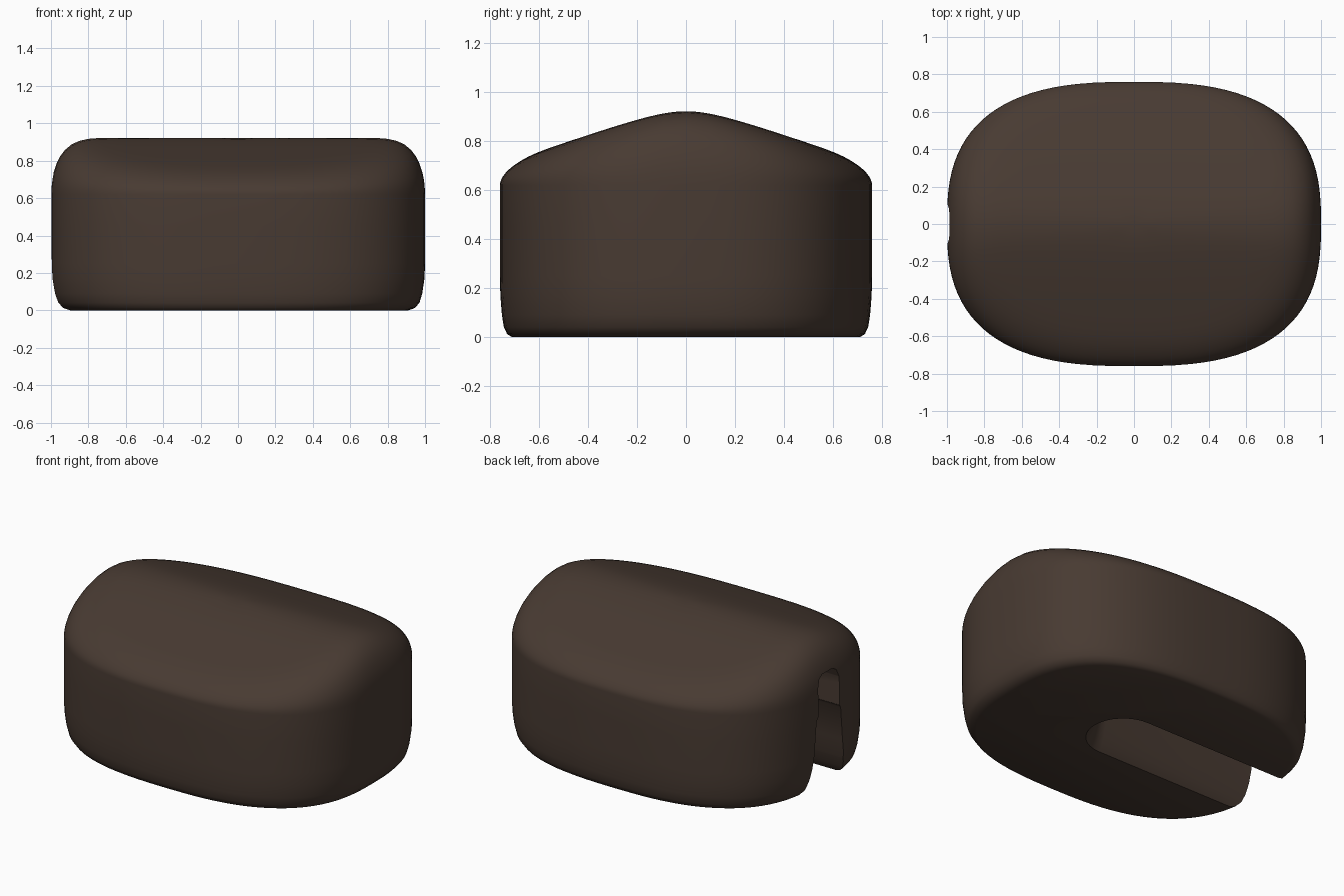
import bpy, bmesh, math

if "Cube" in bpy.data.objects:
    bpy.data.objects.remove(bpy.data.objects["Cube"])

A, B, N = 1.0, 0.76, 2.7      # plan half sizes and roundness
SEG = 96


def plan(scale_x, scale_y):
    """Rounded plan outline as a superellipse."""
    pts = []
    for i in range(SEG):
        t = 2 * math.pi * i / SEG
        c, s = math.cos(t), math.sin(t)
        pts.append((A * scale_x * math.copysign(abs(c) ** (2 / N), c),
                    B * scale_y * math.copysign(abs(s) ** (2 / N), s)))
    return pts


def loft(name, rings, top_point=None):
    """Skin closed rings of points, capping both ends."""
    bm = bmesh.new()
    loops = [[bm.verts.new(p) for p in r] for r in rings]
    n = len(loops[0])
    for lo, hi in zip(loops, loops[1:]):
        for i in range(n):
            j = (i + 1) % n
            bm.faces.new((lo[i], lo[j], hi[j], hi[i]))
    bm.faces.new(loops[0][::-1])
    if top_point:
        tip = bm.verts.new(top_point)
        for i in range(n):
            bm.faces.new((loops[-1][i], loops[-1][(i + 1) % n], tip))
    else:
        bm.faces.new(loops[-1])
    bmesh.ops.recalc_face_normals(bm, faces=bm.faces)
    me = bpy.data.meshes.new(name)
    bm.to_mesh(me)
    bm.free()
    ob = bpy.data.objects.new(name, me)
    bpy.context.collection.objects.link(ob)
    return ob


def roof(y):
    """Softly pitched top with its ridge along x."""
    return 0.922 - 0.35 * (math.sqrt(y * y + 0.0225) - 0.15)


# body: rounded foot, upright walls, pitched top with soft shoulder
RIM = 0.62
rings = []
for sc, z in [(0.91, 0.0), (0.945, 0.012), (0.97, 0.04), (0.985, 0.09),
              (0.997, 0.17), (1, 0.25), (1, 0.45), (1, RIM)]:
    rings.append([(x, y, z) for x, y in plan(sc, 1 - (1 - sc) * 0.7)])
for s in (0.998, 0.993, 0.985, 0.97, 0.95, 0.925, 0.89, 0.85, 0.8, 0.74,
          0.65, 0.54, 0.43, 0.32, 0.21, 0.1):
    t = max(0, (s - 0.65) / 0.35)
    g = math.sqrt(1 - t ** 4)
    rings.append([(x, y, RIM + (roof(y) - RIM) * g) for x, y in plan(s, s)])
body = loft("body", rings, (0, 0, roof(0)))

# slot: open at the left side and underneath, round inner end, flared mouth
slot_rings = []
for w, z in [(0.23, -0.02), (0.205, 0.015), (0.185, 0.05), (0.165, 0.12), (0.14, 0.25),
             (0.12, 0.46), (0.105, 0.48), (0.105, 0.66), (0.085, 0.71), (0.05, 0.73)]:
    ring = [(-1.3, -w, z)]
    for k in range(17):
        a = -math.pi / 2 + math.pi * k / 16
        ring.append((0.08 + w * math.cos(a), w * math.sin(a), z))
    ring.append((-1.3, w, z))
    slot_rings.append(ring)
cutter = loft("slot_cutter", slot_rings)
cutter.hide_render = True

bpy.context.view_layer.objects.active = body
body.select_set(True)
mod = body.modifiers.new("slot", 'BOOLEAN')
mod.operation = 'DIFFERENCE'
mod.solver = 'EXACT'
mod.object = cutter
bpy.ops.object.modifier_apply(modifier=mod.name)
bpy.data.objects.remove(cutter)

# colour and shading
mat = bpy.data.materials.new("dark brown")
mat.diffuse_color = (0.065, 0.043, 0.032, 1)
mat.use_nodes = True
mat.node_tree.nodes["Principled BSDF"].inputs["Base Color"].default_value = mat.diffuse_color
body.data.materials.clear()
body.data.materials.append(mat)
for p in body.data.polygons:
    p.material_index = 0
bpy.ops.object.shade_smooth_by_angle(angle=math.radians(35))
